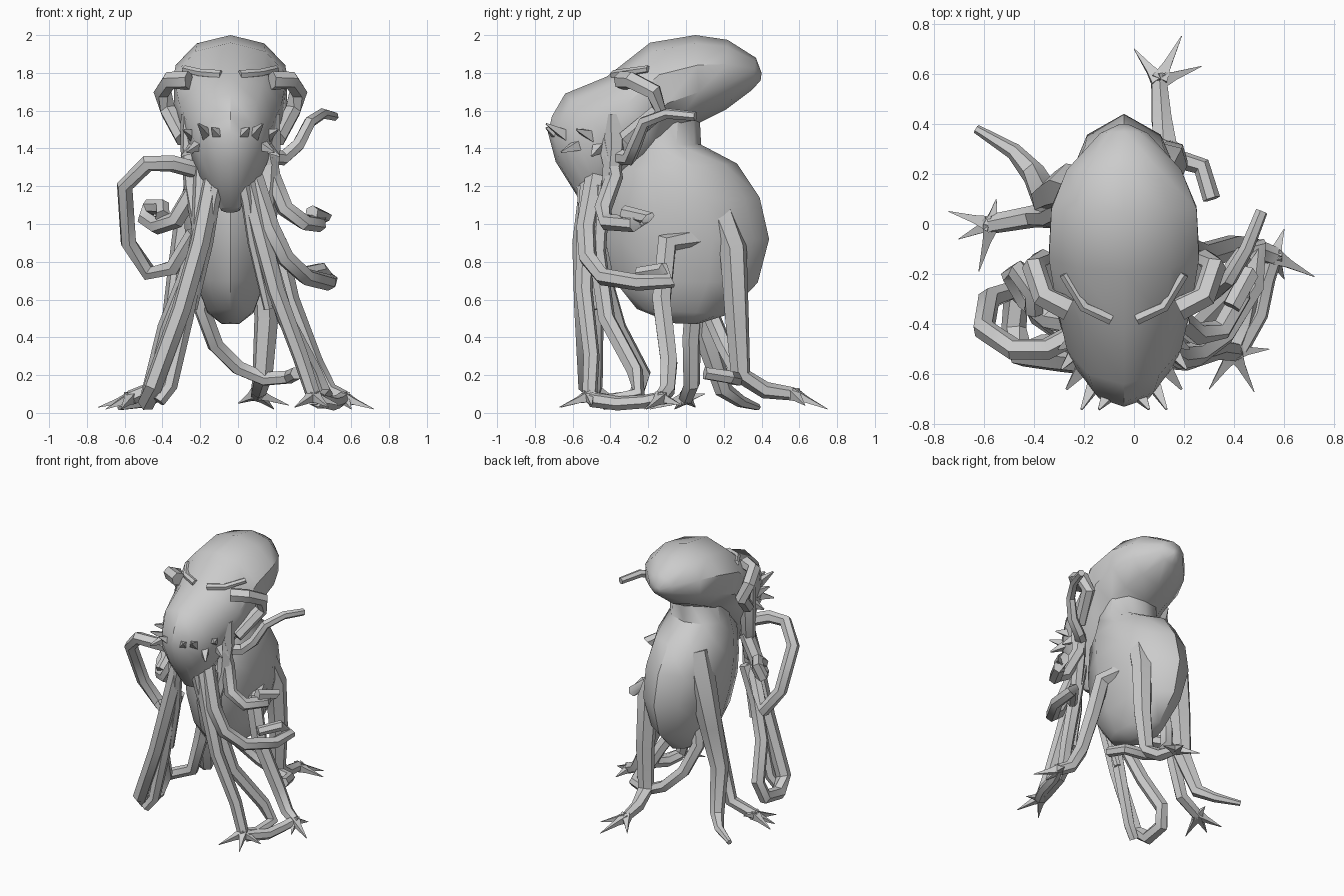
import bpy, bmesh, math
from mathutils import Vector as V

CX = -0.04  # middle plane of head and body


def finish(name, bm):
    bmesh.ops.recalc_face_normals(bm, faces=bm.faces)
    me = bpy.data.meshes.new(name)
    bm.to_mesh(me)
    bm.free()
    ob = bpy.data.objects.new(name, me)
    bpy.context.collection.objects.link(ob)
    return ob


def bridge(bm, rings):
    rings = [[bm.verts.new(p) for p in r] for r in rings]
    n = len(rings[0])
    for a, b in zip(rings, rings[1:]):
        for i in range(n):
            j = (i + 1) % n
            bm.faces.new((a[i], a[j], b[j], b[i]))
    bm.faces.new(rings[0])
    bm.faces.new(rings[-1])


def side_loft(name, stations, n=10):
    """Rings spanning two side-profile points (y1, z1)-(y2, z2) with half width rx."""
    bm, rings = bmesh.new(), []
    for y1, z1, y2, z2, rx in stations:
        c, h = V((CX, (y1 + y2) / 2, (z1 + z2) / 2)), V((0, (y1 - y2) / 2, (z1 - z2) / 2))
        rings.append([c + h * math.cos(t) + V((rx * math.sin(t), 0, 0))
                      for t in (2 * math.pi * i / n for i in range(n))])
    bridge(bm, rings)
    return finish(name, bm)


def add_tube(bm, pts, r0, r1, n=6):
    pts = [V(p) for p in pts]
    rings, ref = [], None
    for i, p in enumerate(pts):
        d = (pts[min(i + 1, len(pts) - 1)] - pts[max(i - 1, 0)]).normalized()
        if ref is None:
            ref = d.orthogonal()
        ref = (ref - d * ref.dot(d)).normalized()
        side = d.cross(ref)
        r = r0 + (r1 - r0) * i / (len(pts) - 1)
        rings.append([p + r * (ref * math.cos(t) + side * math.sin(t))
                      for t in (2 * math.pi * k / n for k in range(n))])
    bridge(bm, rings)


def tentacle(name, pts, r0=0.055, r1=0.035, claws=()):
    bm = bmesh.new()
    add_tube(bm, pts, r0, r1)
    for c in claws:  # pointed toes spreading from the ankle
        add_tube(bm, [pts[-1], V(pts[-1]).lerp(V(c), 0.35), c], 0.045, 0.002, 4)
    return finish(name, bm)


# Mantle and face, from the back of the head round to the beak
side_loft("head", [
    (0.40, 1.80, 0.395, 1.76, 0.02), (0.37, 1.88, 0.35, 1.71, 0.10), (0.22, 1.975, 0.21, 1.605, 0.24),
    (0.05, 2.00, 0.08, 1.54, 0.305), (-0.19, 1.96, -0.05, 1.47, 0.315),
    (-0.42, 1.78, -0.12, 1.36, 0.285), (-0.64, 1.69, -0.24, 1.26, 0.24),
    (-0.71, 1.57, -0.33, 1.18, 0.20), (-0.73, 1.48, -0.38, 1.13, 0.17),
    (-0.69, 1.33, -0.42, 1.08, 0.11), (-0.54, 1.09, -0.46, 1.06, 0.05)])

# Egg-shaped abdomen
side_loft("body", [
    (-0.24, 1.64, 0.07, 1.62, 0.20), (-0.30, 1.42, 0.08, 1.42, 0.22),
    (-0.40, 1.28, 0.27, 1.32, 0.255), (-0.43, 1.08, 0.39, 1.14, 0.265),
    (-0.43, 0.92, 0.44, 0.92, 0.25), (-0.38, 0.70, 0.38, 0.69, 0.19),
    (-0.26, 0.55, 0.22, 0.52, 0.13), (-0.07, 0.475, 0.06, 0.47, 0.05)])

# Clawed legs
tentacle("back_leg", [(0.08, 0.14, 1.15), (0.14, 0.25, 0.87), (0.15, 0.27, 0.5), (0.13, 0.29, 0.2),
                      (0.11, 0.42, 0.12), (0.10, 0.57, 0.10)], 0.085, 0.035,
         [(0.0, 0.70, 0.05), (0.19, 0.75, 0.02), (0.27, 0.63, 0.04)])
tentacle("right_leg", [(0.12, 0.10, 0.93), (0.2, -0.10, 0.9), (0.27, -0.13, 0.6), (0.40, -0.09, 0.27),
                       (0.48, -0.10, 0.12), (0.56, -0.13, 0.08)], 0.065, 0.04,
         [(0.72, -0.21, 0.02), (0.6, -0.02, 0.04), (0.6, -0.22, 0.02)])
tentacle("left_leg", [(-0.2, 0.02, 0.95), (-0.27, 0.06, 0.75), (-0.33, 0.03, 0.4), (-0.40, 0.03, 0.15),
                      (-0.57, 0.0, 0.08)], 0.06, 0.04,
         [(-0.74, 0.05, 0.03), (-0.62, -0.19, 0.02), (-0.55, 0.1, 0.1), (-0.7, -0.06, 0.02)])
tentacle("front_right_leg", [(0.03, -0.5, 1.3), (0.12, -0.53, 0.95), (0.2, -0.54, 0.65), (0.33, -0.5, 0.3),
                             (0.40, -0.51, 0.09)], 0.055, 0.04,
         [(0.30, -0.66, 0.03), (0.48, -0.67, 0.03), (0.54, -0.5, 0.04)])
tentacle("back_left_leg", [(-0.16, 0.12, 1.25), (-0.25, 0.15, 1.0), (-0.30, 0.13, 0.72), (-0.35, 0.10, 0.42),
                           (-0.4, 0.2, 0.12), (-0.48, 0.29, 0.06), (-0.63, 0.38, 0.03)], 0.11, 0.018)

# Long tentacles that reach the ground and turn back
tentacle("front_left_loop", [(-0.12, -0.5, 1.3), (-0.2, -0.55, 0.9), (-0.3, -0.54, 0.55), (-0.45, -0.52, 0.14),
                             (-0.48, -0.42, 0.06), (-0.47, -0.27, 0.08), (-0.44, -0.23, 0.2),
                             (-0.38, -0.36, 0.45), (-0.28, -0.43, 0.7), (-0.2, -0.42, 0.95)], 0.055, 0.045)
tentacle("front_left_leg", [(-0.18, -0.45, 1.3), (-0.2, -0.5, 0.95), (-0.28, -0.48, 0.5), (-0.36, -0.48, 0.14),
                            (-0.42, -0.5, 0.06)], 0.055, 0.035)
tentacle("front_right_loop", [(0.1, -0.45, 1.2), (0.15, -0.47, 0.85), (0.25, -0.42, 0.5), (0.4, -0.27, 0.22),
                              (0.46, -0.25, 0.1), (0.44, -0.4, 0.06), (0.40, -0.5, 0.08)], 0.05, 0.04)
tentacle("ground_tentacle", [(0.42, -0.5, 0.07), (0.5, -0.36, 0.05), (0.53, -0.22, 0.06), (0.56, -0.13, 0.08)],
         0.04, 0.035)
tentacle("back_loop", [(-0.16, 0.1, 0.8), (-0.19, 0.12, 0.55), (-0.12, 0.2, 0.36), (0.0, 0.26, 0.24),
                       (0.14, 0.27, 0.18), (0.27, 0.23, 0.19), (0.31, 0.1, 0.21)], 0.05, 0.035)

# Raised and curled tentacles around the face
tentacle("upper_right_arm", [(0.13, -0.4, 1.36), (0.24, -0.3, 1.35), (0.32, -0.27, 1.42), (0.38, -0.22, 1.54),
                             (0.45, -0.1, 1.585), (0.51, 0.05, 1.57)], 0.045, 0.025)
tentacle("middle_right_curl", [(0.14, -0.42, 1.45), (0.18, -0.38, 1.25), (0.25, -0.44, 1.08), (0.35, -0.42, 1.01),
                               (0.43, -0.28, 1.0), (0.46, -0.2, 1.03), (0.39, -0.33, 1.06)], 0.05, 0.04)
tentacle("lower_right_curl", [(0.08, -0.48, 1.25), (0.17, -0.53, 0.98), (0.25, -0.52, 0.82), (0.36, -0.44, 0.72),
                              (0.48, -0.25, 0.69), (0.49, -0.08, 0.70), (0.44, -0.12, 0.76),
                              (0.34, -0.25, 0.74)], 0.055, 0.035)
tentacle("left_arm", [(-0.2, -0.42, 1.28), (-0.35, -0.5, 1.32), (-0.48, -0.5, 1.32), (-0.6, -0.42, 1.2),
                      (-0.58, -0.3, 0.9), (-0.47, -0.26, 0.74), (-0.34, -0.38, 0.77),
                      (-0.23, -0.46, 0.95)], 0.045, 0.045)
tentacle("left_curl", [(-0.22, -0.4, 1.2), (-0.33, -0.38, 1.02), (-0.43, -0.3, 0.99), (-0.49, -0.2, 1.03),
                       (-0.47, -0.18, 1.09), (-0.4, -0.28, 1.09), (-0.4, -0.35, 1.04)], 0.05, 0.04)

for s, side in ((1, "right"), (-1, "left")):
    def m(*pts):
        return [(CX + s * x, y, z) for x, y, z in pts]
    # Hanging strands on the sides of the head
    tentacle(side + "_temple_strand", m((0.22, -0.34, 1.76), (0.32, -0.29, 1.76), (0.36, -0.17, 1.7),
                                        (0.33, -0.14, 1.6), (0.25, -0.32, 1.45)), 0.05, 0.045)
    tentacle(side + "_cheek_strand", m((0.2, -0.38, 1.58), (0.21, -0.38, 1.4), (0.2, -0.4, 1.2),
                                       (0.17, -0.46, 1.0)), 0.065, 0.04)
    # Barbs around the eyes and the muzzle
    bm = bmesh.new()
    for a, b in (((0.10, -0.6, 1.45), (0.17, -0.74, 1.53)), ((0.14, -0.54, 1.43), (0.23, -0.66, 1.38)),
                 ((0.17, -0.48, 1.46), (0.25, -0.58, 1.50)), ((0.17, -0.45, 1.42), (0.26, -0.5, 1.36)),
                 ((0.05, -0.66, 1.46), (0.10, -0.74, 1.51))):
        add_tube(bm, m(a, b), 0.05, 0.006, 4)
    finish(side + "_barbs", bm)
    # Low brow ridge
    tentacle(side + "_brow", m((0.05, -0.38, 1.79), (0.16, -0.33, 1.80), (0.24, -0.2, 1.82)), 0.025, 0.02)
    # Thin mouth feelers beside the beak
    tentacle(side + "_feeler", m((0.04, -0.55, 1.35), (0.09, -0.54, 1.12), (0.12, -0.5, 0.9),
                                 (0.2, -0.46, 0.55)), 0.04, 0.025)

# Smooth shading with sharp creases kept
for ob in bpy.data.objects:
    ob.select_set(True)
    bpy.context.view_layer.objects.active = ob
bpy.ops.object.shade_smooth_by_angle(angle=math.radians(40))
